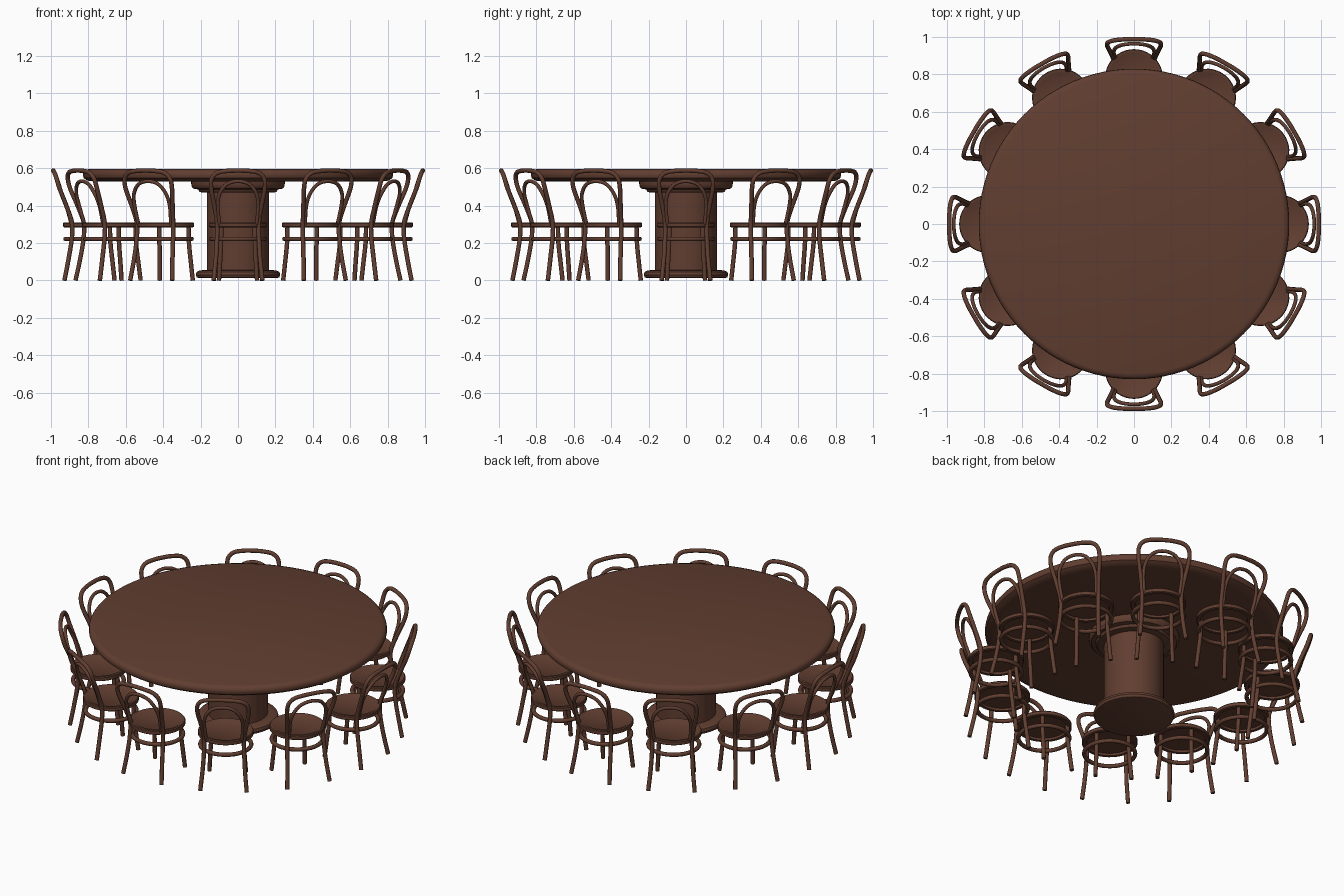
import bpy, bmesh, math
from mathutils import Vector

if "Cube" in bpy.data.objects:
    bpy.data.objects.remove(bpy.data.objects["Cube"])

wood = bpy.data.materials.new("dark brown wood")
wood.diffuse_color = (0.12, 0.048, 0.03, 1)
wood.use_nodes = True
wood.node_tree.nodes["Principled BSDF"].inputs["Base Color"].default_value = wood.diffuse_color


def finish(name, mesh, angle=35):
    ob = bpy.data.objects.new(name, mesh)
    bpy.context.collection.objects.link(ob)
    mesh.materials.clear()
    mesh.materials.append(wood)
    bpy.ops.object.select_all(action='DESELECT')
    ob.select_set(True)
    bpy.context.view_layer.objects.active = ob
    bpy.ops.object.shade_smooth_by_angle(angle=math.radians(angle))
    return ob


def lathe(name, profile, n=64, centre=(0, 0, 0)):
    """Spin an (r, z) profile, bottom to top, and cap both ends."""
    bm = bmesh.new()
    c = Vector(centre)
    rings = []
    for r, z in profile:
        rings.append([bm.verts.new(c + Vector((r * math.cos(2 * math.pi * i / n),
                                               r * math.sin(2 * math.pi * i / n), z)))
                      for i in range(n)])
    for a, b in zip(rings, rings[1:]):
        for i in range(n):
            j = (i + 1) % n
            bm.faces.new((a[i], a[j], b[j], b[i]))
    bm.faces.new(rings[0][::-1])
    bm.faces.new(rings[-1])
    mesh = bpy.data.meshes.new(name)
    bm.to_mesh(mesh)
    bm.free()
    return finish(name, mesh)


def smooth_path(pts, steps=5):
    """Catmull-Rom samples through the points."""
    p = [Vector(q) for q in pts]
    p = [2 * p[0] - p[1]] + p + [2 * p[-1] - p[-2]]
    out = []
    for i in range(1, len(p) - 2):
        a, b, c, d = p[i - 1:i + 3]
        for k in range(steps):
            t = k / steps
            out.append(0.5 * (2 * b + (c - a) * t + (2 * a - 5 * b + 4 * c - d) * t * t
                              + (3 * b - a - 3 * c + d) * t ** 3))
    return out + [p[-2]]


def tube(name, pts, radius, closed=False):
    cu = bpy.data.curves.new(name + " path", 'CURVE')
    cu.dimensions = '3D'
    cu.bevel_depth = radius
    cu.bevel_resolution = 3
    cu.use_fill_caps = True
    sp = cu.splines.new('POLY')
    sp.points.add(len(pts) - 1)
    for q, v in zip(sp.points, pts):
        q.co = (*v, 1)
    sp.use_cyclic_u = closed
    tmp = bpy.data.objects.new(name + " path", cu)
    bpy.context.collection.objects.link(tmp)
    dg = bpy.context.evaluated_depsgraph_get()
    mesh = bpy.data.meshes.new_from_object(tmp.evaluated_get(dg))
    bpy.data.objects.remove(tmp)
    return finish(name, mesh, 50)


def mirrored(half):
    """Left half of a path ending on x = 0, continued to the right."""
    return half + [(-x, y, z) for x, y, z in half[-2::-1]]


# Table
lathe("table_top", [(0.77, 0.53), (0.805, 0.534), (0.824, 0.547), (0.83, 0.563),
                    (0.827, 0.578), (0.818, 0.589), (0.80, 0.595)], 96)
lathe("table_collar", [(0.19, 0.47), (0.205, 0.473), (0.213, 0.487), (0.238, 0.491),
                       (0.247, 0.5), (0.25, 0.515), (0.25, 0.532)])
lathe("table_column", [(0.166, 0.04), (0.166, 0.49)])
lathe("table_base", [(0.205, 0.012), (0.22, 0.016), (0.226, 0.03), (0.222, 0.045),
                     (0.208, 0.053), (0.175, 0.057)])

# One chair, on the front side of the table
SEAT = (0, -0.78, 0)
parts = [
    lathe("seat", [(0.128, 0.296), (0.132, 0.284), (0.150, 0.284), (0.155, 0.288),
                   (0.155, 0.306), (0.151, 0.311), (0.138, 0.311), (0.132, 0.307)], 40, SEAT),
    tube("leg_ring", [(0.142 * math.cos(a), -0.78 + 0.142 * math.sin(a), 0.222)
                      for a in (2 * math.pi * i / 40 for i in range(40))], 0.012, True),
    # hoop running from one back foot over the top to the other
    tube("back_hoop_and_legs", smooth_path(mirrored([
        (-0.130, -0.928, 0.0), (-0.118, -0.905, 0.12), (-0.112, -0.888, 0.23),
        (-0.112, -0.888, 0.31), (-0.126, -0.918, 0.40), (-0.143, -0.953, 0.49),
        (-0.140, -0.970, 0.545), (-0.110, -0.981, 0.576), (-0.055, -0.987, 0.586),
        (0, -0.988, 0.588)])), 0.012),
    tube("back_inner_arch", smooth_path(mirrored([
        (-0.100, -0.890, 0.30), (-0.108, -0.918, 0.40), (-0.098, -0.942, 0.465),
        (-0.06, -0.958, 0.515), (0, -0.964, 0.531)])), 0.010),
]
for s, side in ((-1, "left"), (1, "right")):
    parts.append(tube("front_leg_" + side, smooth_path([
        (s * 0.102, -0.66, 0.0), (s * 0.096, -0.671, 0.10),
        (s * 0.091, -0.682, 0.2), (s * 0.09, -0.685, 0.295)]), 0.012))

# Repeat the chair around the table
for k in range(1, 12):
    for ob in parts:
        copy = ob.copy()
        copy.name = f"{ob.name}_{k + 1}"
        copy.rotation_euler.z = math.radians(30 * k)
        bpy.context.collection.objects.link(copy)
